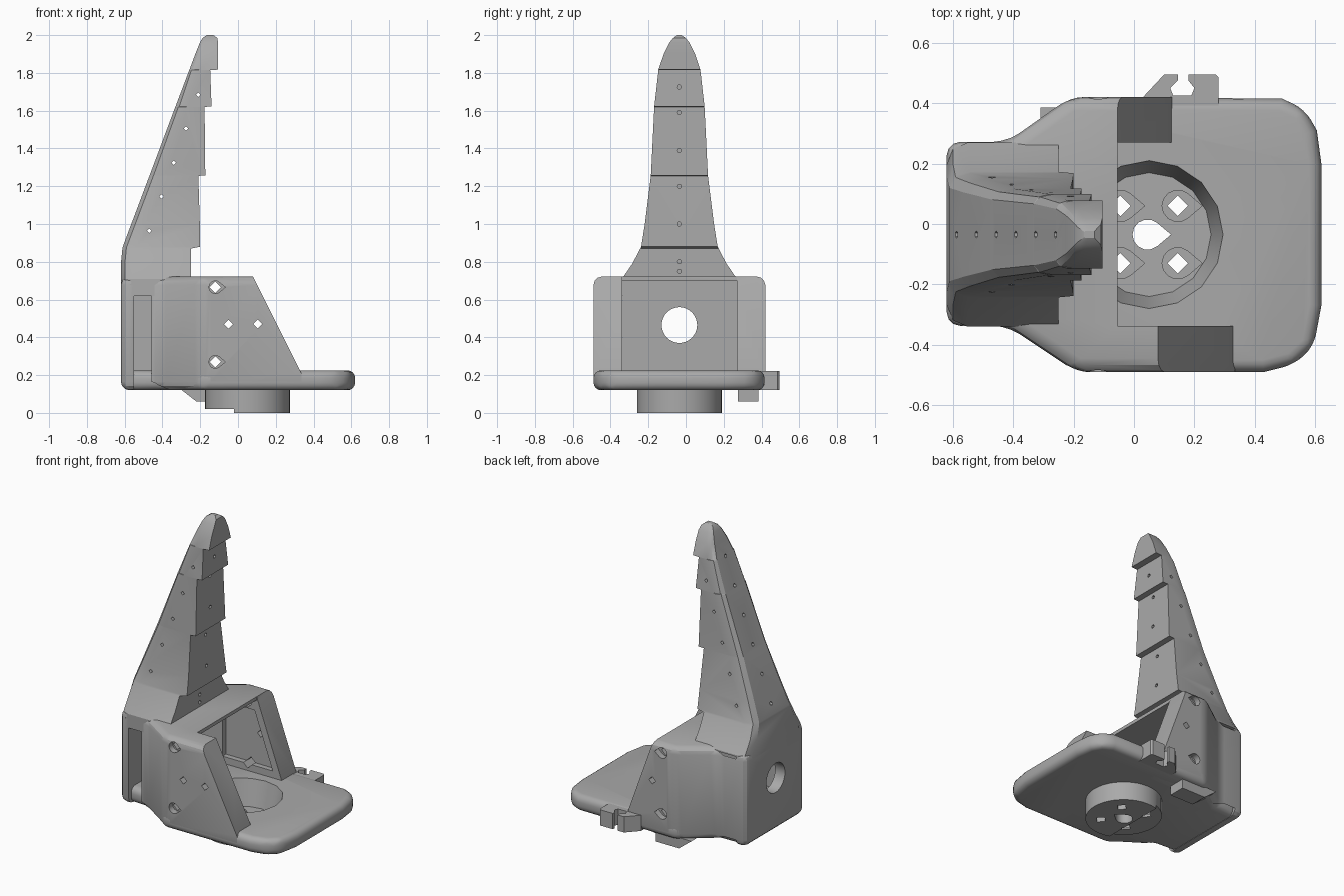
import bpy, bmesh, math
from mathutils import Vector

if "Cube" in bpy.data.objects:
    bpy.data.objects.remove(bpy.data.objects["Cube"], do_unlink=True)

grey = bpy.data.materials.new("plain_grey")
grey.use_nodes = True
grey.diffuse_color = (0.4, 0.4, 0.4, 1)
grey.node_tree.nodes["Principled BSDF"].inputs["Base Color"].default_value = (0.4, 0.4, 0.4, 1)
MID = -0.035  # symmetry line in y


def loft(name, rings):
    """Solid through a stack of equal-length rings."""
    bm = bmesh.new()
    rows = [[bm.verts.new(p) for p in ring] for ring in rings]
    n = len(rows[0])
    for a, b in zip(rows, rows[1:]):
        for i in range(n):
            j = (i + 1) % n
            bm.faces.new((a[i], a[j], b[j], b[i]))
    bm.faces.new(rows[0])
    bm.faces.new(rows[-1])
    bmesh.ops.recalc_face_normals(bm, faces=bm.faces)
    mesh = bpy.data.meshes.new(name)
    bm.to_mesh(mesh)
    bm.free()
    mesh.materials.append(grey)
    obj = bpy.data.objects.new(name, mesh)
    bpy.context.collection.objects.link(obj)
    return obj


def prism(name, pts, lo, hi, axis="z"):
    """Extrude a 2D outline along an axis."""
    place = {"z": lambda a, b, h: (a, b, h), "y": lambda a, b, h: (a, h, b),
             "x": lambda a, b, h: (h, a, b)}[axis]
    return loft(name, [[place(a, b, h) for a, b in pts] for h in (lo, hi)])


def ngon(cx, cy, r, n):
    return [(cx + r * math.cos(2 * math.pi * i / n), cy + r * math.sin(2 * math.pi * i / n)) for i in range(n)]


def teardrop(cx, cy, r):
    arc = [math.radians(a) for a in range(50, 311, 26)]
    return [(cx + r * 1.55, cy)] + [(cx + r * math.cos(a), cy + r * math.sin(a)) for a in arc]


def box(name, x, y, z):
    return prism(name, [(x[0], y[0]), (x[1], y[0]), (x[1], y[1]), (x[0], y[1])], *z)


def finish(obj, cutters=(), bevel=0, segments=3):
    """Bevel, cut, apply and shade one part."""
    bpy.ops.object.select_all(action="DESELECT")
    bpy.context.view_layer.objects.active = obj
    obj.select_set(True)
    if bevel:
        m = obj.modifiers.new("bevel", "BEVEL")
        m.width, m.segments, m.limit_method = bevel, segments, "ANGLE"
        m.angle_limit = math.radians(25)
    for c in cutters:
        m = obj.modifiers.new("cut", "BOOLEAN")
        m.operation, m.solver, m.object = "DIFFERENCE", "EXACT", c
    for m in list(obj.modifiers):
        bpy.ops.object.modifier_apply(modifier=m.name)
    bpy.ops.object.shade_smooth_by_angle(angle=math.radians(28))


# Cutters for the hollow, wall slopes and pockets
cavity = box("cavity_cutter", (-0.55, 1), (-0.338, 0.27), (-0.1, 0.7))
opening = box("opening_cutter", (-0.055, 1), (-0.338, 0.27), (0.5, 1))
right_slope = prism("right_slope_cutter", [(0.075, 0.73), (0.06, 1), (1, 1), (1, 0), (0.335, 0), (0.335, 0.21)],
                    -1, -0.1, "y")
left_slope = prism("left_slope_cutter", [(-0.058, 0.73), (-0.07, 1), (1, 1), (1, 0), (0.13, 0), (0.13, 0.21)],
                   0.1, 1, "y")
right_pocket = prism("right_pocket_cutter", [(-0.3, 0.27), (0.26, 0.27), (0.08, 0.63), (-0.3, 0.63)],
                     -0.375, -0.3, "y")
left_pocket = prism("left_pocket_cutter", [(-0.3, 0.27), (0.06, 0.27), (-0.07, 0.63), (-0.3, 0.63)],
                    0.25, 0.305, "y")
rear_hole = prism("rear_hole_cutter", ngon(MID, 0.465, 0.095, 32), -1, -0.4, "x")
cutters = [cavity, opening, right_slope, left_slope, right_pocket, left_pocket, rear_hole]

# Screw holes through both side walls
wall_holes = []
for x, z, r in ((-0.12, 0.665, 0.03), (-0.12, 0.27, 0.03), (-0.05, 0.47, 0.024), (0.105, 0.47, 0.024)):
    for side, (lo, hi) in (("right", (-0.6, -0.3)), ("left", (0.25, 0.6))):
        wall_holes.append(prism(side + "_screw_cutter", ngon(x, z, r, 4), lo, hi, "y"))
for x, z in ((-0.12, 0.665), (-0.12, 0.27)):
    for side, (lo, hi) in (("right", (-0.6, -0.45)), ("left", (0.38, 0.6))):
        wall_holes.append(prism(side + "_screw_seat_cutter", teardrop(x, z, 0.034), lo, hi, "y"))

# Hollow shell with rear column and side walls
shell = prism("shell", [(-0.62, -0.337), (-0.42, -0.337), (-0.19, -0.49), (0.45, -0.49), (0.45, 0.42),
                        (-0.21, 0.42), (-0.42, 0.272), (-0.62, 0.272)], 0.12, 0.722)
finish(shell, cutters + wall_holes, 0.045)

# Base plate with recess and drain holes
recess = loft("recess_cutter", [[(x, y, z) for x, y in ngon(0.05, MID, r, 16)]
                                for z, r in ((0.06, 0.205), (0.226, 0.245), (0.4, 0.245))])
floor_holes = [prism("center_hole_cutter", teardrop(0.045, MID, 0.05), -0.1, 0.3)]
for x in (-0.045, 0.145):
    for y in (0.06, -0.13):
        floor_holes.append(prism("mount_hole_cutter", ngon(x, y, 0.034, 4), -0.1, 0.3))
        floor_holes.append(prism("mount_seat_cutter", teardrop(x, y, 0.052), 0.035, 0.3))
slots = [box("right_slot_cutter", (0.12, 0.28), (-0.36, -0.34), (0, 0.4)),
         box("left_slot_cutter", (-0.04, 0.1), (0.27, 0.305), (0, 0.4))]
plate = prism("base_plate", [(-0.58, -0.31), (-0.42, -0.32), (-0.19, -0.49), (0.43, -0.49), (0.53, -0.465),
                             (0.595, -0.405), (0.62, -0.27), (0.62, 0.2), (0.605, 0.31), (0.565, 0.38),
                             (0.49, 0.415), (-0.21, 0.42), (-0.42, 0.255), (-0.58, 0.25)], 0.12, 0.225)
shaft = prism("shaft_cutter", ngon(0.05, MID, 0.2, 16), 0, 0.2)
finish(plate, [recess, shaft] + slots, 0.04, 4)

# Round hub below the plate
hub = prism("hub", ngon(0.05, MID, 0.225, 40), 0, 0.14)
hub_step = box("hub_step_cutter", (-0.4, -0.02), (-0.5, 0.5), (-0.1, 0.02))
finish(hub, [recess, hub_step] + floor_holes)

# Tapering finger: height, back x, front x, half width
levels = [(0.62, -0.62, -0.25, 0.305), (0.71, -0.62, -0.25, 0.305), (0.79, -0.62, -0.25, 0.25),
          (0.87, -0.612, -0.25, 0.208), (0.88, -0.61, -0.2, 0.203), (1.0, -0.565, -0.202, 0.184),
          (1.255, -0.469, -0.21, 0.152), (1.257, -0.468, -0.173, 0.152), (1.62, -0.332, -0.177, 0.134),
          (1.622, -0.331, -0.14, 0.134), (1.815, -0.258, -0.147, 0.112), (1.817, -0.257, -0.105, 0.112),
          (1.9, -0.226, -0.105, 0.084), (1.96, -0.202, -0.105, 0.054), (1.985, -0.188, -0.11, 0.034),
          (2.0, -0.165, -0.13, 0.012)]
rings = []
for z, back, front, w in levels:
    d = min(0.07, (front - back) * 0.35)
    half = [(front, w), (back + d, w), (back + d * 0.3, w * 0.93), (back, w * 0.76)]
    rings.append([(x, MID + y, z) for x, y in half] + [(x, MID - y, z) for x, y in reversed(half)])
finger = loft("finger", rings)
pins = []
for i in range(5):
    pins.append(prism("side_pin_cutter", ngon(-0.47 + 0.065 * i, 0.965 + 0.18 * i, 0.012, 4), -0.6, 0.6, "y"))
for z in (0.75, 0.8, 1.0, 1.2, 1.39, 1.59, 1.725):
    pins.append(prism("front_pin_cutter", ngon(MID, z, 0.012, 6), -0.27, 0, "x"))
for i in range(6):
    x, z = -0.585 + 0.065 * i, 0.94 + 0.174 * i
    pins.append(prism("back_pin_cutter", ngon(MID, z, 0.012, 6), x - 0.1, x + 0.04, "x"))
finish(finger, [cavity] + pins)

# Cable clip and lower catch on the left side
clip = prism("cable_clip", [(0.03, 0.42), (0.1, 0.495), (0.145, 0.495), (0.145, 0.475), (0.12, 0.45), (0.13, 0.425),
                            (0.19, 0.425), (0.2, 0.45), (0.18, 0.475), (0.18, 0.495), (0.27, 0.495),
                            (0.28, 0.485), (0.28, 0.38), (0.03, 0.38)], 0.12, 0.222)
finish(clip)
catch = prism("lower_catch", [(-0.31, 0.13), (-0.22, 0.06), (-0.05, 0.06), (-0.05, 0.13)], 0.275, 0.385, "y")
finish(catch)

# Hide all helpers
for obj in bpy.data.objects:
    if obj.name.split(".")[0].endswith("_cutter"):
        obj.hide_render = True
        obj.hide_viewport = True
